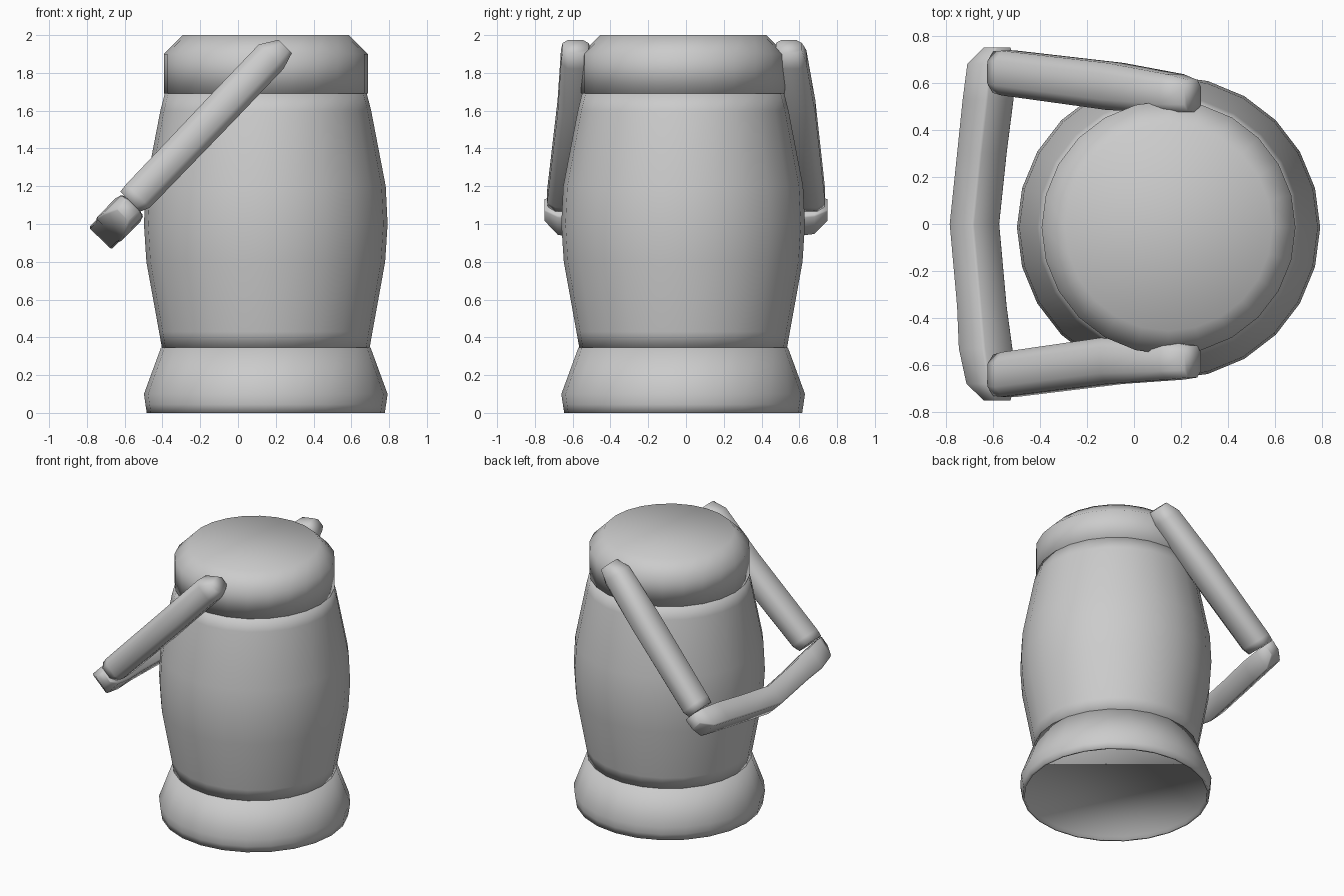
import bpy, bmesh, math
from mathutils import Vector

cube = bpy.data.objects.get("Cube")
if cube:
    bpy.data.objects.remove(cube, do_unlink=True)

grey = bpy.data.materials.new("light_grey")
grey.use_nodes = True
tone = (0.6, 0.6, 0.6, 1)
grey.diffuse_color = tone
grey.node_tree.nodes["Principled BSDF"].inputs["Base Color"].default_value = tone

CENTRE = Vector((0.147, -0.015, 0))
SLOPE = Vector((0.7, 0, 0.714))      # direction the handle arms rise
ACROSS = Vector((-0.714, 0, 0.7))    # square to the arms, in the same plane
SIDEWAYS = Vector((0, 1, 0))


def skin(name, rings):
    """Join rings of points into a closed, smooth-shaded solid."""
    bm = bmesh.new()
    loops = [[bm.verts.new(p) for p in ring] for ring in rings]
    n = len(loops[0])
    for a, b in zip(loops, loops[1:]):
        for i in range(n):
            j = (i + 1) % n
            bm.faces.new((a[i], a[j], b[j], b[i]))
    bm.faces.new(loops[0])
    bm.faces.new(loops[-1])
    bmesh.ops.recalc_face_normals(bm, faces=bm.faces)
    for f in bm.faces:
        f.smooth = True
    mesh = bpy.data.meshes.new(name)
    bm.to_mesh(mesh)
    bm.free()
    mesh.materials.append(grey)
    ob = bpy.data.objects.new(name, mesh)
    bpy.context.collection.objects.link(ob)


def lathe(name, profile, sides=24):
    """Turn a radius and height profile about the body axis."""
    angles = [math.tau * i / sides for i in range(sides)]
    skin(name, [[CENTRE + Vector((r * math.cos(a), r * math.sin(a), z))
                 for a in angles] for r, z in profile])


def bar(name, stations, u, v, chamfer):
    """Sweep a chamfered square along (point, half u, half v) stations."""
    c = 1 - chamfer
    section = [(1, -c), (1, c), (c, 1), (-c, 1), (-1, c), (-1, -c), (-c, -1), (c, -1)]
    skin(name, [[p + u * (a * hu) + v * (b * hv) for a, b in section]
                for p, hu, hv in stations])


def on_handle(t, n, y):
    """Point at distance t up the handle slope and n across it."""
    return SLOPE * t + ACROSS * n + SIDEWAYS * y


# Flared base with a shallow recess underneath, barrel body and lid
lathe("base", [(0.612, 0.025), (0.615, 0), (0.63, 0), (0.637, 0.045),
               (0.645, 0.1), (0.555, 0.345)])
lathe("body", [(0.55, 0.345), (0.565, 0.43), (0.632, 0.8), (0.645, 1.0),
               (0.635, 1.2), (0.558, 1.6), (0.535, 1.69)])
lathe("lid", [(0.54, 1.69), (0.54, 1.9), (0.44, 2.0)])

# Two handle arms: sloping distance, offset, half depth, half width along each
arm = ((0.4, 1.19, 0.075, 0.088), (0.45, 1.182, 0.088, 0.095),
       (1.1, 1.19, 0.092, 0.1), (1.47, 1.195, 0.092, 0.082),
       (1.56, 1.18, 0.05, 0.068))
for name, y_path in (("handle_arm_front", (-0.643, -0.64, -0.58, -0.58, -0.585)),
                     ("handle_arm_back", (0.645, 0.642, 0.585, 0.555, 0.545))):
    bar(name, [(on_handle(t, n, y), depth, width)
               for (t, n, depth, width), y in zip(arm, y_path)],
        ACROSS, SIDEWAYS, 0.45)

# Bowed grip joining the lower arm ends
grip = ((-0.75, 0.36, 0.04), (-0.68, 0.32, 0.072), (-0.53, 0.29, 0.08),
        (-0.35, 0.267, 0.074), (0, 0.222, 0.074), (0.3, 0.267, 0.074),
        (0.53, 0.305, 0.076), (0.68, 0.325, 0.072), (0.75, 0.36, 0.04))
bar("handle_grip", [(on_handle(t, 1.168, y), h, h * 1.13) for y, t, h in grip],
    SLOPE, ACROSS, 0.12)
